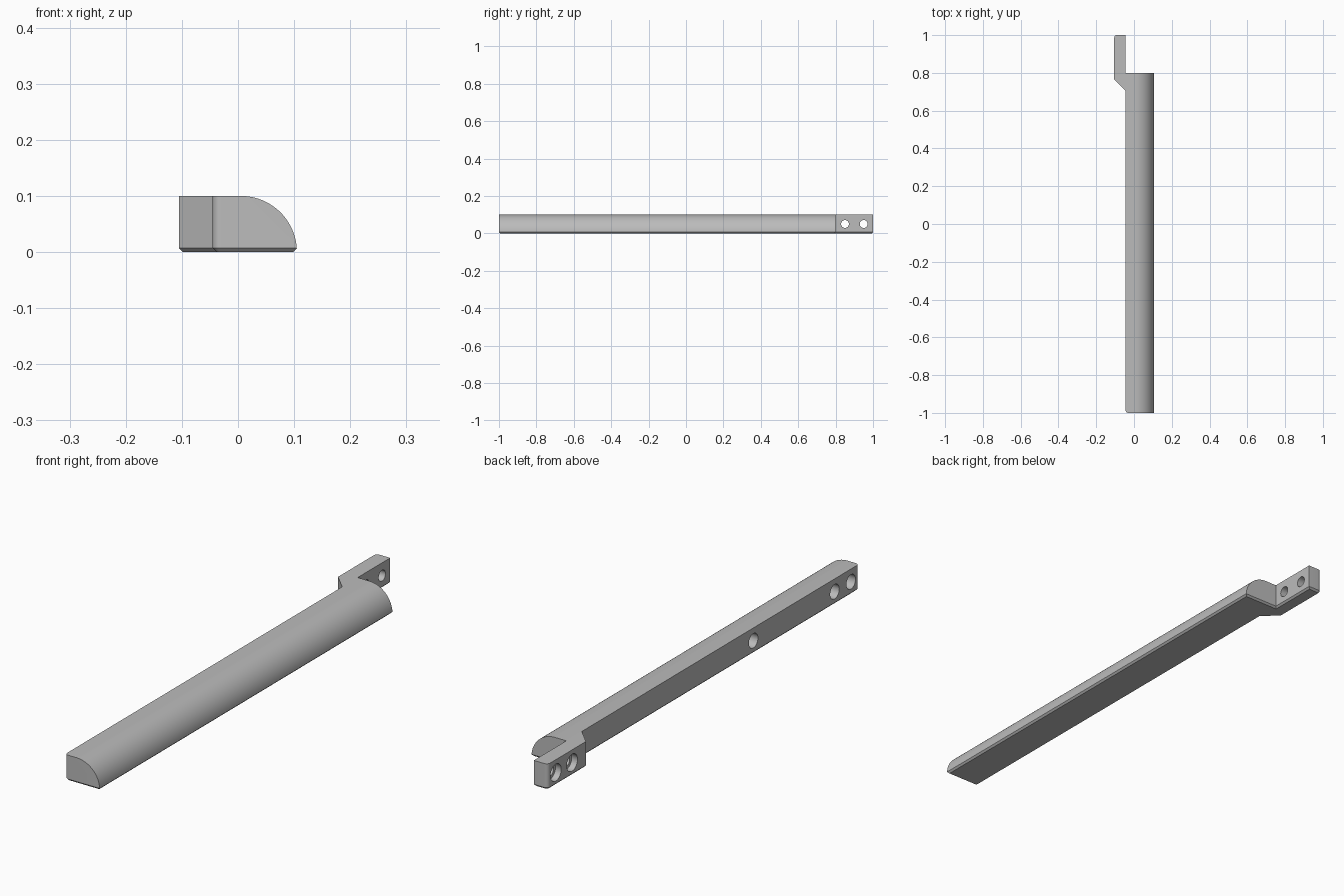
import bpy, bmesh, math
from mathutils import Vector, Matrix

cube = bpy.data.objects.get("Cube")
if cube:
    bpy.data.objects.remove(cube, do_unlink=True)

HEIGHT, CHAMFER, ROUND = 0.1, 0.007, 0.015
LEFT, TAB, RIGHT = -0.045, -0.105, 0.105

grey = bpy.data.materials.new("plain grey")
grey.use_nodes = True
colour = (0.5, 0.5, 0.5, 1)
grey.diffuse_color = colour
grey.node_tree.nodes["Principled BSDF"].inputs["Base Color"].default_value = colour


def arc(cx, cy, r, start, end, steps):
    angles = [math.radians(start + (end - start) * i / steps) for i in range(steps + 1)]
    return [Vector((cx + r * math.cos(a), cy + r * math.sin(a))) for a in angles]


def inset(loop, d):
    """Move every side of a counter-clockwise outline inwards by d."""
    result = []
    for i, p in enumerate(loop):
        a = (p - loop[i - 1]).normalized()
        b = (loop[(i + 1) % len(loop)] - p).normalized()
        na, nb = Vector((-a.y, a.x)), Vector((-b.y, b.x))
        result.append(p + (na + nb) * d / (1 + na.dot(nb)))
    return result


def loft(name, rings):
    """Skin a closed solid through rings of equal point count."""
    bm = bmesh.new()
    loops = [[bm.verts.new(p) for p in ring] for ring in rings]
    for low, high in zip(loops, loops[1:]):
        for i in range(len(low)):
            j = (i + 1) % len(low)
            bm.faces.new((low[i], low[j], high[j], high[i]))
    bm.faces.new(loops[0][::-1])
    bm.faces.new(loops[-1])
    bmesh.ops.recalc_face_normals(bm, faces=bm.faces)
    mesh = bpy.data.meshes.new(name)
    bm.to_mesh(mesh)
    bm.free()
    obj = bpy.data.objects.new(name, mesh)
    bpy.context.collection.objects.link(obj)
    mesh.materials.append(grey)
    return obj


def cut(target, cutter):
    mod = target.modifiers.new("cut", "BOOLEAN")
    mod.operation, mod.solver, mod.object = "DIFFERENCE", "EXACT", cutter
    bpy.context.view_layer.objects.active = target
    bpy.ops.object.modifier_apply(modifier=mod.name)
    bpy.data.objects.remove(cutter, do_unlink=True)


def hole(target, y, steps):
    """Bore along x; steps are (x, radius) pairs."""
    rings = [[(x, y + p.x, HEIGHT / 2 + p.y) for p in arc(0, 0, r, 0, 352.5, 47)]
             for x, r in steps]
    cut(target, loft("bore", rings))


# Bar and offset mounting tab share one outline, chamfered along the bottom
outline = (arc(LEFT + ROUND, -1 + ROUND, ROUND, 180, 270, 8)
           + [Vector(p) for p in ((RIGHT, -1), (RIGHT, 0.8), (LEFT, 0.8), (LEFT, 1))]
           + arc(TAB + ROUND, 1 - ROUND, ROUND, 90, 180, 8)
           + [Vector((TAB, 0.765)), Vector((LEFT, 0.705))])
handle = loft("handle_bar", [
    [(p.x, p.y, 0) for p in inset(outline, CHAMFER)],
    [(p.x, p.y, CHAMFER) for p in outline],
    [(p.x, p.y, HEIGHT) for p in outline]])

# Quarter-round front edge
profile = arc(RIGHT - HEIGHT, 0, HEIGHT, 4, 90, 32)
profile += [Vector((RIGHT - HEIGHT, 0.15)), Vector((0.15, 0.15)), Vector((0.15, profile[0].y))]
cut(handle, loft("rounding", [[(p.x, y, p.y) for p in profile] for y in (-1.1, 1.1)]))

# Stepped through holes in the tab
for y in (0.85, 0.95):
    hole(handle, y, [(TAB - 0.02, 0.033), (TAB + 0.025, 0.033),
                     (TAB + 0.025, 0.021), (LEFT + 0.02, 0.021)])

# Blind holes in the flat side of the bar
for y in (-0.95, -0.85, -0.35):
    hole(handle, y, [(LEFT - 0.02, 0.028), (LEFT + 0.07, 0.028)])

bpy.ops.object.select_all(action="DESELECT")
handle.select_set(True)
bpy.context.view_layer.objects.active = handle
bpy.ops.object.shade_smooth_by_angle(angle=math.radians(25))
